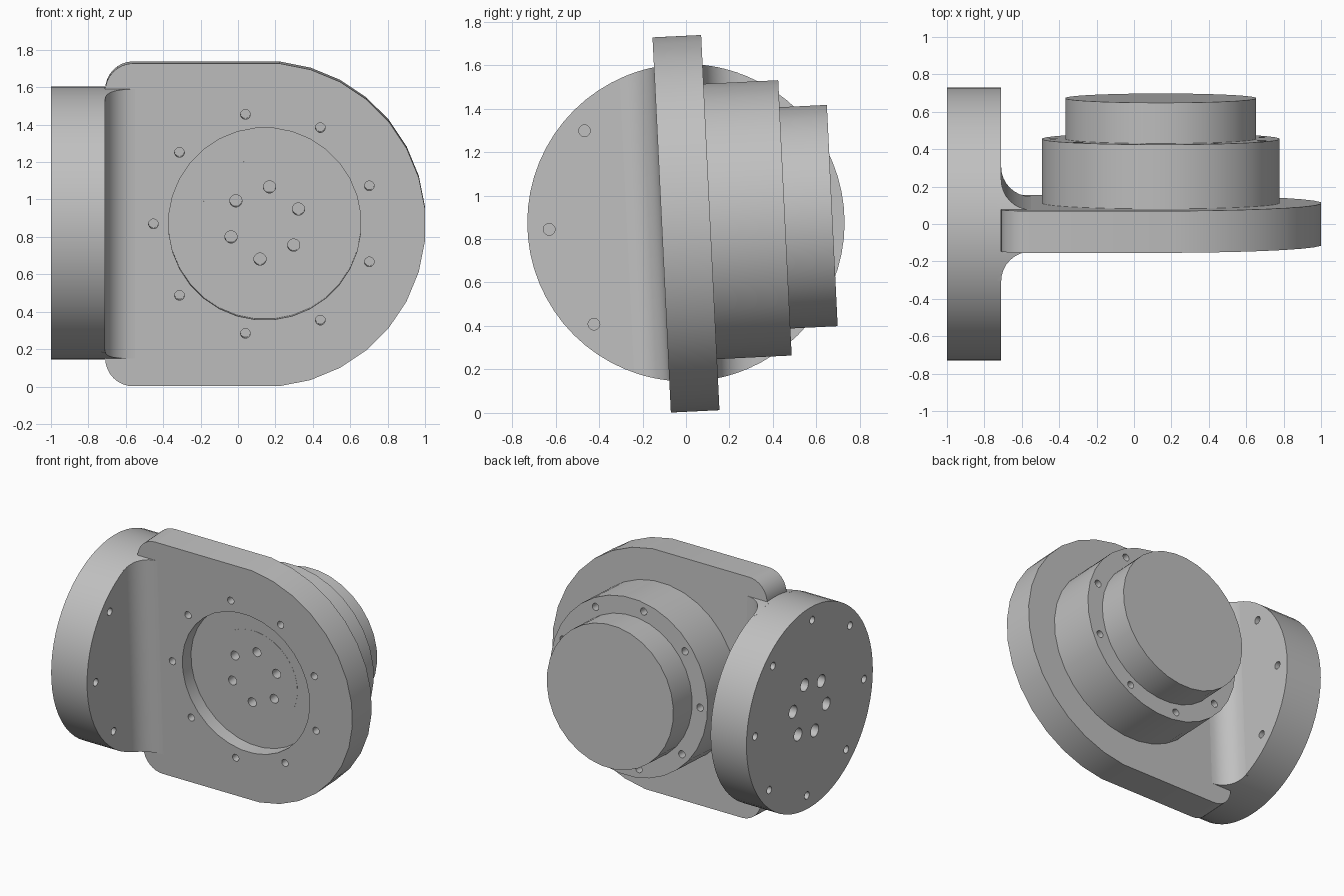
import bpy, bmesh
from math import sin, cos, pi, radians, sqrt
from mathutils import Matrix, Vector

cube = bpy.data.objects.get("Cube")
if cube:
    bpy.data.objects.remove(cube, do_unlink=True)

# Single material
grey = bpy.data.materials.new("plain grey")
grey.use_nodes = True
COLOUR = (0.53, 0.53, 0.53, 1)
grey.diffuse_color = COLOUR
grey.node_tree.nodes["Principled BSDF"].inputs["Base Color"].default_value = COLOUR

# Shared dimensions, in the bracket's own untilted frame
PLACE = Matrix.Translation((0, 0, 0.87)) @ Matrix.Rotation(radians(2.8), 4, 'X')
HALF_T = 0.112                       # half plate thickness
DISC_X = -0.71                       # inner face of the side flange
DISC_R = 0.73
AX, AZ = 0.143, 0.005                # motor axis
DIRECTION = {'X': Matrix.Rotation(pi / 2, 4, 'Y'), 'Y': Matrix.Rotation(-pi / 2, 4, 'X')}


def finish(name, bm):
    bmesh.ops.recalc_face_normals(bm, faces=bm.faces)
    mesh = bpy.data.meshes.new(name)
    bm.to_mesh(mesh)
    bm.free()
    mesh.materials.append(grey)
    obj = bpy.data.objects.new(name, mesh)
    bpy.context.collection.objects.link(obj)
    return obj


def add_cylinder(bm, axis, start, end, u, v, radius, sides=32):
    """Cylinder along X (u, v = y, z) or along Y (u, v = x, z)."""
    mid = (start + end) / 2
    centre = (mid, u, v) if axis == 'X' else (u, mid, v)
    turn = Matrix.Rotation(pi / sides, 4, 'Z')
    bmesh.ops.create_cone(bm, cap_ends=True, segments=sides, radius1=radius,
                          radius2=radius, depth=abs(end - start),
                          matrix=Matrix.Translation(centre) @ DIRECTION[axis] @ turn)


def cylinder(name, *args):
    bm = bmesh.new()
    add_cylinder(bm, *args)
    return finish(name, bm)


def hole_ring(bm, axis, start, end, u, v, ring, radius, count, first, keep=None):
    for i in range(count):
        a = radians(first) + 2 * pi * i / count
        du, dv = ring * cos(a), ring * sin(a)
        if keep is None or keep(du):
            add_cylinder(bm, axis, start, end, u + du, v + dv, radius, 16)


def cut(obj, bm):
    cutter = finish(obj.name + "_cutter", bm)
    cutter.hide_render = True
    mod = obj.modifiers.new("holes", 'BOOLEAN')
    mod.object = cutter
    mod.operation = 'DIFFERENCE'
    mod.solver = 'EXACT'
    bpy.context.view_layer.objects.active = obj
    bpy.ops.object.modifier_apply(modifier=mod.name)
    bpy.data.objects.remove(cutter, do_unlink=True)


# Upright plate: half-round on one side, two rounded corners on the other
R, H, CORNER = 0.868, 0.864, 0.15
outline = [(AX - 0.007 + R * cos(a), R * sin(a))
           for a in (-pi / 2 + (i + 0.5) * pi / 16 for i in range(16))]
for sign, begin in ((1, pi / 2), (-1, pi)):
    for i in range(9):
        a = begin + i * pi / 16
        outline.append((DISC_X + CORNER + CORNER * cos(a),
                        sign * (H - CORNER) + CORNER * sin(a)))
bm = bmesh.new()
face = bm.faces.new([bm.verts.new((x, -HALF_T, z)) for x, z in outline])
solid = bmesh.ops.extrude_face_region(bm, geom=[face])
bmesh.ops.translate(bm, vec=Vector((0, 2 * HALF_T, 0)),
                    verts=[g for g in solid["geom"] if isinstance(g, bmesh.types.BMVert)])
plate = finish("upright_plate", bm)

# Recess and screw holes in the plate front
FLOOR = -HALF_T + 0.1
bm = bmesh.new()
add_cylinder(bm, 'Y', -0.3, FLOOR, AX, AZ, 0.515)
hole_ring(bm, 'Y', -0.3, FLOOR, AX, AZ, 0.595, 0.026, 9, 180)
cut(plate, bm)
bm = bmesh.new()
hole_ring(bm, 'Y', -0.1, FLOOR + 0.08, AX, AZ, 0.195, 0.033, 6, 22.5)
cut(plate, bm)

# Thin face of the output hub, flush on the recess floor
hub = cylinder("hub_face", 'Y', FLOOR - 0.001, FLOOR + 0.02, AX, AZ, 0.3475)
bm = bmesh.new()
hole_ring(bm, 'Y', -0.1, FLOOR + 0.08, AX, AZ, 0.195, 0.033, 6, 22.5)
cut(hub, bm)

# Stepped motor housing behind the plate
housing = cylinder("motor_housing", 'Y', HALF_T - 0.01, 0.456, AX, AZ, 0.637)
bm = bmesh.new()
hole_ring(bm, 'Y', 0.356, 0.6, AX, AZ, 0.575, 0.026, 9, 180)
cut(housing, bm)
cap = cylinder("motor_cap", 'Y', 0.44, 0.674, AX, AZ, 0.512)

# Side flange with screw holes on both faces
flange = cylinder("side_flange", 'X', -1, DISC_X, 0, AZ, DISC_R, 64)
bm = bmesh.new()
hole_ring(bm, 'X', -1.1, -0.9, 0, AZ, 0.63, 0.027, 8, 0)
hole_ring(bm, 'X', DISC_X - 0.08, DISC_X + 0.1, 0, AZ, 0.63, 0.027, 8, 0,
          lambda y: abs(y) > 0.3)
hole_ring(bm, 'X', -1.1, -0.86, 0, AZ, 0.197, 0.046, 6, 10)
cut(flange, bm)


# Concave fillets joining plate and flange, trimmed to the flange rim
def fillet(name, side, radius=0.16, steps=8):
    bm = bmesh.new()
    rings = []
    for i in range(steps + 1):
        a = pi + i * pi / 2 / steps
        x = DISC_X + radius + radius * cos(a)
        y = HALF_T + radius + radius * sin(a)
        z = sqrt(DISC_R ** 2 - y ** 2)
        corners = ((x, z), (x, -z), (DISC_X - 0.02, -z), (DISC_X - 0.02, z))
        rings.append([bm.verts.new((cx, side * y, AZ + cz)) for cx, cz in corners])
    for r0, r1 in zip(rings, rings[1:]):
        for k in range(4):
            n = (k + 1) % 4
            bm.faces.new((r0[k], r0[n], r1[n], r1[k]))
    bm.faces.new(rings[0])
    bm.faces.new(rings[-1])
    return finish(name, bm)


fillets = [fillet("front_fillet", -1), fillet("back_fillet", 1)]

# Tilt everything into place and shade
bpy.ops.object.select_all(action='DESELECT')
for obj in [plate, hub, housing, cap, flange] + fillets:
    obj.matrix_world = PLACE
    obj.select_set(True)
    bpy.context.view_layer.objects.active = obj
bpy.ops.object.shade_smooth_by_angle(angle=radians(30))
